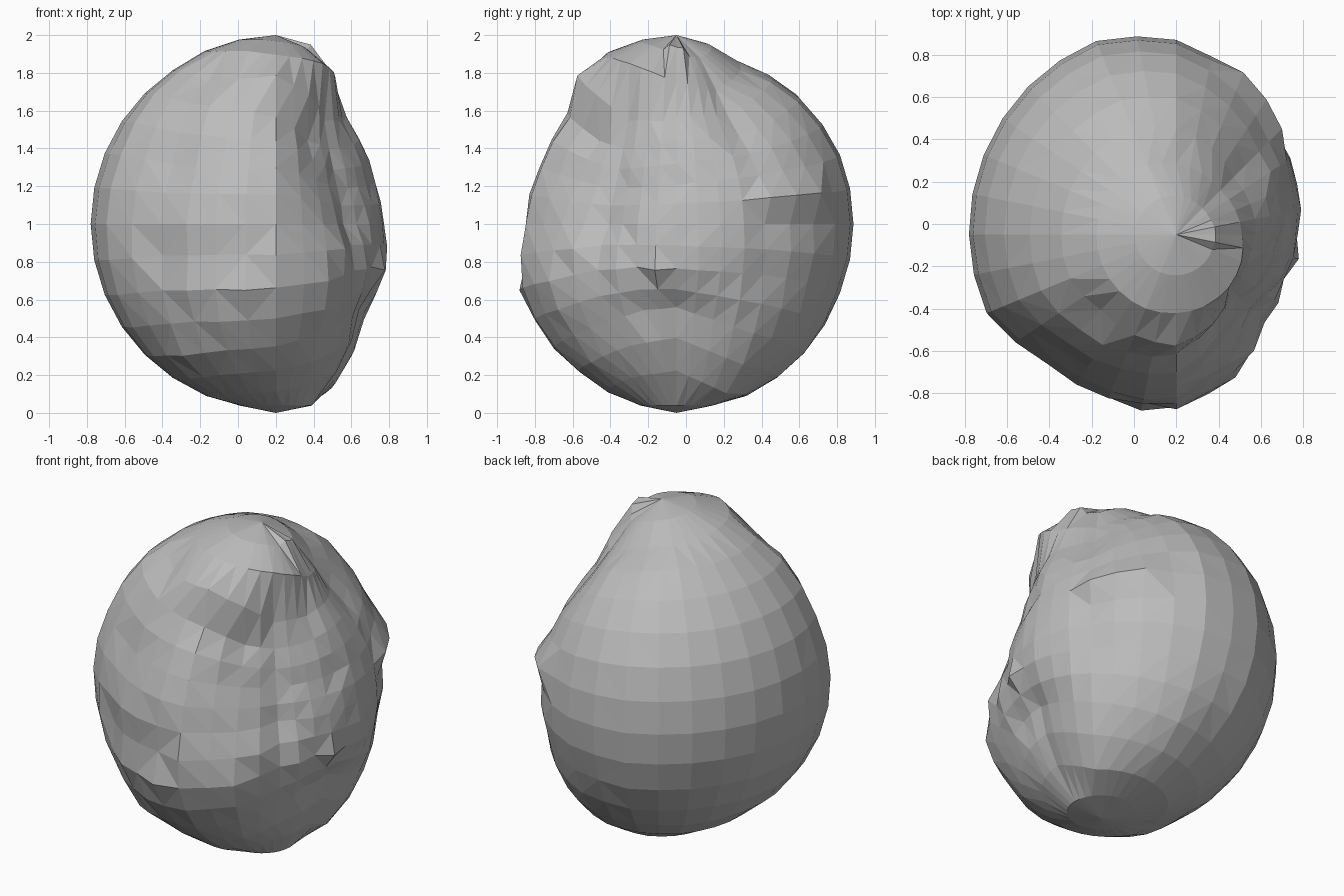
import bpy
import bmesh
import math
import random
from mathutils import Vector

RINGS, SEGMENTS = 16, 32
STEP = math.pi / RINGS
CENTRE = Vector((0.2, -0.05, 1.0))
rng = random.Random(4)

cube = bpy.data.objects.get("Cube")
if cube:
    bpy.data.objects.remove(cube, do_unlink=True)

# Ring numbers at which the worn radius is known, bottom to top
LEVELS = [0, 1, 2, 4, 6, 8, 10, 12, 13, 14, 15, 16]

# Segment number -> radius in percent from ring 2 up to ring 14
WEAR = {
    -16: (98, 98, 98, 98, 98, 98, 98, 99),
    -14: (99, 99, 98, 97, 96, 98, 98, 99),
    -12: (98, 98, 92, 86, 84, 91, 91, 99),
    -10: (97, 94, 91, 83, 81, 85, 92, 99),
    -8: (96, 92, 88, 79, 78, 80, 94, 97),
    -6: (92, 83, 79, 66, 60, 62, 82, 95),
    -4: (88, 72, 64, 50, 49, 56, 66, 92),
    -2: (86, 65, 60, 53, 51, 58, 65, 87),
    0: (84, 62, 62, 56, 54, 62, 67, 81),
    4: (97, 82, 70, 67, 67, 66, 69, 77),
    8: (98, 96, 92, 92, 92, 91, 90, 88),
    10: (99, 98, 99, 99, 99, 97, 95, 93),
    12: (99, 99, 99, 99, 99, 98, 98, 96),
    16: (98, 98, 98, 98, 98, 98, 98, 99),
}

# Small knobs and notches: (ring, segment) -> radius change
KNOBS = {(6, -9): 0.03, (7, -5): 0.03, (6, -5): -0.01, (6, -1): 0.03}
for s in (4, 5, 6):
    KNOBS[9, s] = 0.05      # overhanging ledge
    KNOBS[8, s] = -0.01
for s in (-12, -11, -10, -9):
    KNOBS[7, s] = -0.03     # groove above the chin
for s in (-1, 0, 1):
    KNOBS[15, s] = 0.04     # shoulder beside the peak


def blend(keys, values, at):
    """Piecewise linear lookup."""
    for i in range(len(keys) - 1):
        if at <= keys[i + 1]:
            t = (at - keys[i]) / (keys[i + 1] - keys[i])
            return values[i] * (1 - t) + values[i + 1] * t
    return values[-1]


def radius(ring, seg):
    columns = sorted(WEAR)
    column_values = []
    for c in columns:
        # The shoulder under the top pole follows the ring below it
        shoulder = 55 + WEAR[c][-1] * 0.45
        column_values.append(blend(LEVELS, [100, 98, *WEAR[c], shoulder, 100], ring))
    r = blend(columns, column_values, seg) / 100
    # Only the worn front and side are rough
    if -13 < seg < 3 and 2 < ring < 14:
        r += rng.uniform(-0.008, 0.008)
    return r + KNOBS.get((ring, seg), 0)


def place(ring, seg):
    lat, lon = ring * STEP - math.pi / 2, seg * STEP
    direction = Vector((math.cos(lat) * math.cos(lon), math.cos(lat) * math.sin(lon), math.sin(lat)))
    return CENTRE + direction * radius(ring, seg)


# Rock body: a globe worn down on one side
bm = bmesh.new()
bottom = bm.verts.new(place(0, 0))
top = bm.verts.new(place(RINGS, 0))
half = SEGMENTS // 2
rows = [[bm.verts.new(place(k, s)) for s in range(-half, half)] for k in range(1, RINGS)]
for j in range(SEGMENTS):
    n = (j + 1) % SEGMENTS
    bm.faces.new((bottom, rows[0][n], rows[0][j]))
    bm.faces.new((top, rows[-1][j], rows[-1][n]))
    for low, high in zip(rows, rows[1:]):
        bm.faces.new((low[j], low[n], high[n], high[j]))
bmesh.ops.triangulate(bm, faces=bm.faces[:], quad_method='SHORT_EDGE')
bmesh.ops.recalc_face_normals(bm, faces=bm.faces[:])

mesh = bpy.data.meshes.new("rock_body")
bm.to_mesh(mesh)
bm.free()
rock = bpy.data.objects.new("rock_body", mesh)
bpy.context.collection.objects.link(rock)

# Plain stone colour
stone = bpy.data.materials.new("stone_grey")
stone.use_nodes = True
colour = (0.5, 0.5, 0.5, 1.0)
stone.diffuse_color = colour
for node in stone.node_tree.nodes:
    if node.type == 'BSDF_PRINCIPLED':
        node.inputs["Base Color"].default_value = colour
mesh.materials.append(stone)
